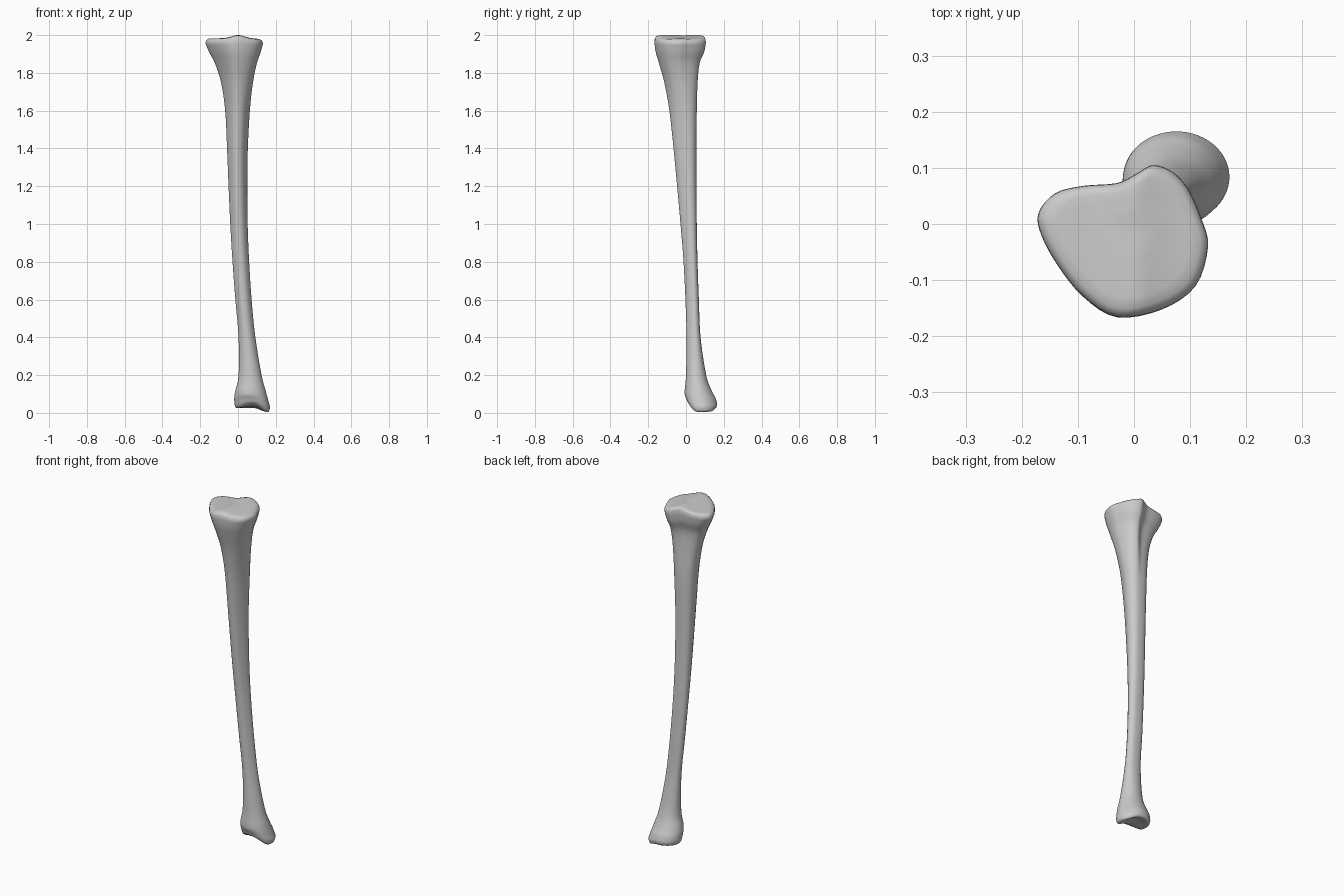
import bpy, bmesh, math
from mathutils import Vector

cube = bpy.data.objects.get("Cube")
if cube:
    bpy.data.objects.remove(cube, do_unlink=True)

STEPS = 4

# Outline of the upper head, counter-clockwise
HEAD = [(.132, -.04), (.12, .01), (.098, .06), (.07, .092), (.035, .105), (.005, .09),
        (-.03, .073), (-.09, .068), (-.14, .055), (-.17, .02), (-.165, -.02),
        (-.135, -.075), (-.09, -.13), (-.03, -.166), (.05, -.152), (.11, -.11)]

# Bounds of the bone along its length: z, x min, x max, y min, y max
BOUNDS = [(.05, -.019, .17, .002, .165), (.08, -.02, .159, -.006, .156),
          (.12, -.014, .146, -.007, .135), (.2, .003, .125, 0, .107),
          (.4, .003, .092, .003, .077), (.6, -.014, .072, -.003, .068),
          (.8, -.029, .059, -.013, .061), (1, -.041, .051, -.029, .057),
          (1.2, -.05, .049, -.047, .055), (1.4, -.058, .052, -.066, .055),
          (1.6, -.068, .063, -.088, .058), (1.75, -.09, .08, -.115, .062),
          (1.85, -.122, .1, -.143, .072), (1.91, -.153, .12, -.16, .096),
          (1.955, -.172, .132, -.167, .105)]


def spline(p, t):
    """Catmull-Rom value between the middle two of four points."""
    a, b, c, d = map(Vector, p)
    return b + (c - a) * t / 2 + (a * 2 - b * 5 + c * 4 - d) * t**2 / 2 \
        + (b * 3 - a - c * 3 + d) * t**3 / 2


def smooth(points, closed):
    n = len(points)
    pick = (lambda i: points[i % n]) if closed else (lambda i: points[max(0, min(n - 1, i))])
    out = [spline([pick(i + k) for k in (-1, 0, 1, 2)], j / STEPS)
           for i in range(n if closed else n - 1) for j in range(STEPS)]
    return out if closed else out + [Vector(points[-1])]


def fit(points):
    """Scale an outline into the unit square."""
    xs, ys = zip(*[(p[0], p[1]) for p in points])
    return [((p[0] - min(xs)) / (max(xs) - min(xs)),
             (p[1] - min(ys)) / (max(ys) - min(ys))) for p in points]


def ramp(v, low, high):
    t = max(0, min(1, (v - low) / (high - low)))
    return t * t * (3 - 2 * t)


# Head, three-sided shaft and round ankle outlines share the same angles
head = fit(smooth(HEAD, True))
angles = [math.atan2(y - .5, x - .5) for x, y in head]
shaft_r = [1 + .08 * math.cos(3 * (a + math.pi / 2)) for a in angles]
shaft = fit([(r * math.cos(a), r * math.sin(a)) for a, r in zip(angles, shaft_r)])
ankle = fit([(math.cos(a), math.sin(a)) for a in angles])


def section(row):
    z, x0, x1, y0, y1 = row
    top, low = ramp(z, 1.5, 1.92), 1 - ramp(z, .12, .5)
    pts = []
    for h, s, k in zip(head, shaft, ankle):
        u, v = [h[i] * top + k[i] * low + s[i] * (1 - top - low) for i in (0, 1)]
        pts.append(Vector((x0 + u * (x1 - x0), y0 + v * (y1 - y0), z)))
    return pts


def shrink(ring, f, dz):
    mid = sum(ring, Vector()) / len(ring)
    return [mid + (p - mid) * f + Vector((0, 0, dz)) for p in ring]


def shape_end(p):
    """Ridge across the knee face and drooping inner tip at the ankle."""
    q = p.copy()
    q.z += ramp(p.z, 1.93, 1.98) * (.017 * math.exp(-(p.x / .045)**2) - .06 * max(0, p.x - .06))
    low = 1 - ramp(p.z, .02, .13)
    q.z -= low * (.022 * ramp(p.x, .08, .16) - .03 * ramp(.06 - p.y, 0, .06))
    return q


body = [section(r) for r in smooth(BOUNDS, False)]
upper = [shrink(body[-1], f, dz) for f, dz in
         ((.99, .012), (.96, .02), (.9, .026), (.78, .028), (.6, .028), (.4, .028), (.2, .028))]
lower = [shrink(body[0], f, -dz) for f, dz in
         ((.2, .014), (.4, .016), (.6, .02), (.8, .024), (.91, .023), (.97, .014))]
rings = lower + body + upper

# Loft the bone through all rings
bm = bmesh.new()
loops = [[bm.verts.new(shape_end(p)) for p in ring] for ring in rings]
n = len(angles)
for a, b in zip(loops, loops[1:]):
    for i in range(n):
        j = (i + 1) % n
        bm.faces.new((a[i], a[j], b[j], b[i]))
for loop in (loops[0], loops[-1]):
    mid = bm.verts.new(sum((v.co for v in loop), Vector()) / n)
    for i in range(n):
        bm.faces.new((loop[i], loop[(i + 1) % n], mid))
bmesh.ops.recalc_face_normals(bm, faces=bm.faces)
for f in bm.faces:
    f.smooth = True

mesh = bpy.data.meshes.new("shin_bone")
bm.to_mesh(mesh)
bm.free()
bone = bpy.data.objects.new("shin_bone", mesh)
bpy.context.collection.objects.link(bone)

# Bone colour
mat = bpy.data.materials.new("bone grey")
mat.use_nodes = True
grey = (.6, .6, .6, 1)
mat.diffuse_color = grey
mat.node_tree.nodes["Principled BSDF"].inputs["Base Color"].default_value = grey
mesh.materials.append(mat)
